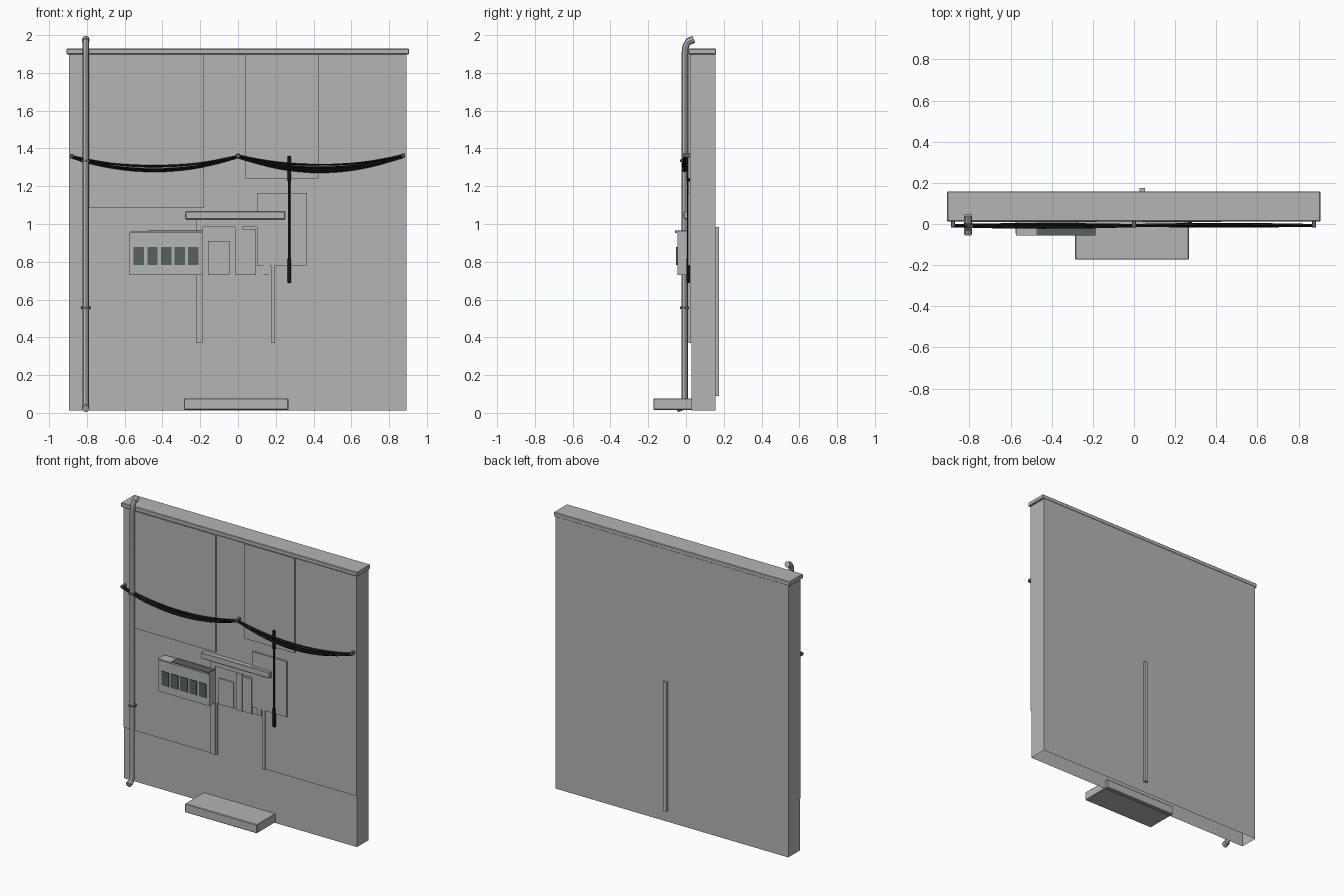
import bpy, bmesh, math, random
from mathutils import Vector

if "Cube" in bpy.data.objects:
    bpy.data.objects.remove(bpy.data.objects["Cube"])

random.seed(4)

def material(name, rgb):
    m = bpy.data.materials.new(name)
    m.diffuse_color = (*rgb, 1)
    m.use_nodes = True
    m.node_tree.nodes["Principled BSDF"].inputs["Base Color"].default_value = m.diffuse_color
    return m

GREY = material("concrete grey", (0.46, 0.46, 0.46))
IRON = material("iron grey", (0.16, 0.16, 0.17))
GLASS = material("dark glass", (0.095, 0.118, 0.115))
BLACK = material("cable black", (0.011, 0.011, 0.011))

def box(name, x0, x1, y0, y1, z0, z1, mat=GREY, bevel=0):
    """Box given by its limits on each axis."""
    bpy.ops.mesh.primitive_cube_add(size=1)
    o = bpy.context.object
    o.name = name
    for v in o.data.vertices:
        v.co = (x1 if v.co.x > 0 else x0, y1 if v.co.y > 0 else y0, z1 if v.co.z > 0 else z0)
    o.data.materials.append(mat)
    if bevel:
        b = o.modifiers.new("bevel", 'BEVEL')
        b.width, b.segments = bevel, 1
    return o

def tube(name, paths, radius, mat, res=2):
    """Round tubes swept along one or more point lists."""
    c = bpy.data.curves.new(name, 'CURVE')
    c.dimensions = '3D'
    c.bevel_depth, c.bevel_resolution, c.use_fill_caps = radius, res, True
    for pts in paths:
        s = c.splines.new('POLY')
        s.points.add(len(pts) - 1)
        s.use_smooth = True
        for p, q in zip(s.points, pts):
            p.co = (*q, 1)
    c.materials.append(mat)
    o = bpy.data.objects.new(name, c)
    bpy.context.collection.objects.link(o)
    return o

# Wall slab, open underneath
wall = box("wall", -0.895, 0.893, 0.029, 0.157, 0.013, 1.90)
bm = bmesh.new()
bm.from_mesh(wall.data)
bm.normal_update()
bmesh.ops.delete(bm, geom=[f for f in bm.faces if f.normal.z < -0.5], context='FACES')
bm.to_mesh(wall.data)
bm.free()

# Coping and the strip on the back
box("coping", -0.908, 0.906, 0.012, 0.159, 1.898, 1.928, bevel=0.004)
box("back_strip", 0.027, 0.053, 0.155, 0.175, 0.09, 0.985)

# Facade skin around the doorway
F = 0.0215
box("facade_left", -0.895, -0.175, F, 0.03, 0.37, 1.90)
box("facade_right", 0.197, 0.893, F, 0.03, 0.37, 1.90)
box("facade_top", -0.175, 0.197, F, 0.03, 0.985, 1.90)

# Raised panels on the facade
for name, x0, x1, z0, z1 in (("panel_left", -0.80, -0.18, 1.085, 1.897),
                             ("panel_right", 0.04, 0.425, 1.24, 1.897),
                             ("panel_low", 0.10, 0.365, 0.78, 1.165)):
    box(name, x0, x1, 0.0105, F + 0.001, z0, z1)

# Doorway: posts, lintel, door leaves
box("post_left", -0.223, -0.187, 0.0135, 0.03, 0.37, 1.025)
box("post_right", 0.175, 0.197, 0.0135, 0.03, 0.37, 0.78)
box("post_inner", 0.135, 0.165, 0.014, 0.03, 0.73, 0.80)
box("lintel", -0.277, 0.25, -0.012, 0.03, 1.025, 1.066, bevel=0.003)
box("lintel_bed", -0.187, 0.10, 0.012, 0.03, 0.985, 1.025)
box("door_back", -0.187, 0.175, F, 0.03, 0.73, 0.985)
box("door_mullion", -0.015, 0.025, 0.006, 0.03, 0.73, 0.987)
box("door_leaf_left", -0.16, -0.045, 0.0135, 0.03, 0.73, 0.91)
box("door_leaf_right", 0.025, 0.095, 0.0135, 0.03, 0.73, 0.97)

# Doorstep, let into the wall
box("step", -0.287, 0.267, -0.173, 0.05, 0.016, 0.077, bevel=0.004)

# Wall box with five small windows and a glazed top
box("box_body", -0.577, -0.187, -0.046, 0.022, 0.73, 0.952)
box("box_lid", -0.573, -0.187, -0.057, 0.012, 0.952, 0.961)
box("box_lid_glass", -0.475, -0.187, -0.057, 0.008, 0.961, 0.966, GLASS)
for i in range(5):
    x = -0.552 + i * 0.072
    box("box_window", x, x + 0.055, -0.052, -0.045, 0.782, 0.878, GLASS)

# Drain pipe with curved ends, sleeves and brackets
PX, PY = -0.806, -0.006
path = [(PX, -0.05, 0.022), (PX, -0.022, 0.032), (PX, PY, 0.062), (PX, PY, 1.90),
        (PX, -0.002, 1.94), (PX, 0.012, 1.966), (PX, 0.042, 1.978)]
tube("drain_pipe", [path], 0.0178, GREY)
tube("pipe_sleeves", [path[:2], path[-2:]], 0.0195, GREY)
for z in (0.557, 1.335):
    tube("pipe_collar", [[(PX, PY, z - 0.006), (PX, PY, z + 0.006)]], 0.025, IRON)
    box("pipe_bracket", PX - 0.008, PX + 0.008, PY, 0.03, z - 0.005, z + 0.005, IRON)

# Sagging cable bundles between three anchors
anchors = [(-0.88, 1.358), (0.0, 1.36), (0.875, 1.362)]
for (xa, za), (xb, zb) in zip(anchors, anchors[1:]):
    runs = []
    for k in range(9):
        sag = 0.042 + 0.005 * k
        dy, dz = random.uniform(-0.014, 0.010), random.uniform(-0.010, 0.006)
        run = []
        for i in range(17):
            t = i / 16
            h = 4 * t * (1 - t)
            run.append((xa + (xb - xa) * t, -0.007 + dy * (0.4 + 0.6 * h),
                        za + (zb - za) * t - sag * h + dz))
        runs.append(run)
    tube("cable_bundle", runs, 0.0037, BLACK, 0)
for x, z in anchors:
    box("cable_anchor", x - 0.01, x + 0.01, -0.018, 0.024, z - 0.010, z + 0.012, IRON, 0.003)

# Vertical cable pair with thick end sleeves
tube("drop_cable", [[(x, 0.009, 0.70), (x, 0.009, 1.35)] for x in (0.268, 0.274)], 0.0045, BLACK, 1)
for z0, z1 in ((0.688, 0.82), (1.225, 1.36)):
    box("drop_cable_sleeve", 0.261, 0.281, 0.003, 0.021, z0, z1, BLACK, 0.004)

# Smooth the round tubes
for o in [o for o in bpy.data.objects if o.type == 'CURVE']:
    bpy.ops.object.select_all(action='DESELECT')
    o.select_set(True)
    bpy.context.view_layer.objects.active = o
    bpy.ops.object.convert(target='MESH')
    bpy.ops.object.shade_smooth_by_angle()
